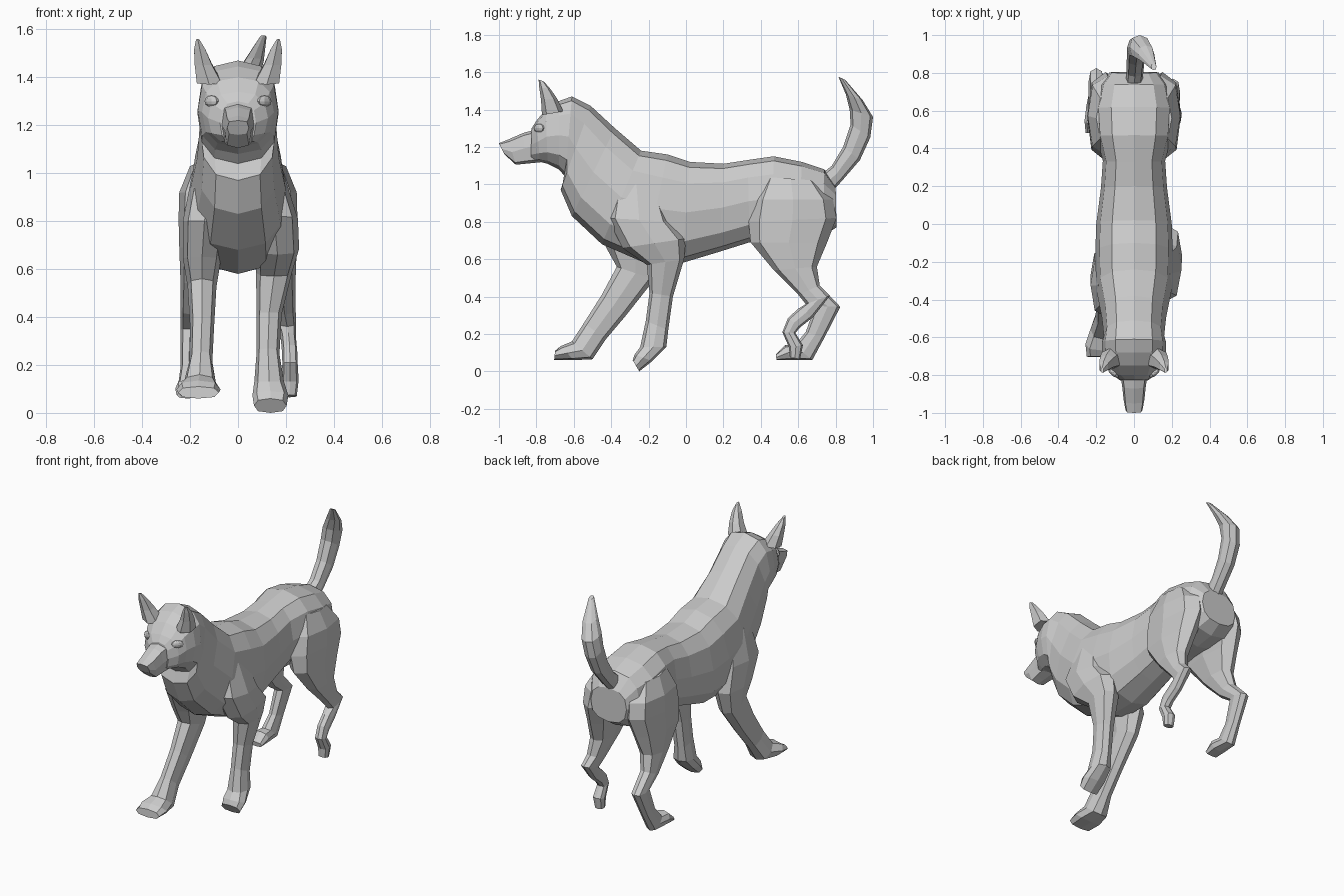
import bpy, bmesh, math
from mathutils import Vector

grey = bpy.data.materials.new("light_grey")
grey.diffuse_color = (0.6, 0.6, 0.6, 1)


def finish(bm, name):
    bmesh.ops.recalc_face_normals(bm, faces=bm.faces)
    me = bpy.data.meshes.new(name)
    bm.to_mesh(me)
    bm.free()
    me.materials.append(grey)
    ob = bpy.data.objects.new(name, me)
    bpy.context.collection.objects.link(ob)
    return ob


def loft(name, rows, n=8, p=0.8, mirror=False):
    """Rows are (centre x, half width, y and z of one edge, y and z of the opposite edge)."""
    bm = bmesh.new()
    rings = []
    for x, w, y1, z1, y2, z2 in rows:
        a, b = Vector((x, y1, z1)), Vector((x, y2, z2))
        mid, half = (a + b) / 2, (a - b) / 2
        ring = []
        for i in range(n):
            t = 2 * math.pi * i / n
            c, s = math.cos(t), math.sin(t)
            c = math.copysign(abs(c) ** p, c) if abs(c) > 1e-6 else 0
            s = math.copysign(abs(s) ** p, s) if abs(s) > 1e-6 else 0
            ring.append(bm.verts.new(mid + half * c + Vector((w * s, 0, 0))))
        rings.append(ring)
    for r, q in zip(rings, rings[1:]):
        for i in range(n):
            j = (i + 1) % n
            bm.faces.new((r[i], r[j], q[j], q[i]))
    bm.faces.new(rings[0])
    bm.faces.new(rings[-1])
    ob = finish(bm, name)
    if mirror:
        ob.modifiers.new("mirror", 'MIRROR')
    return ob


# head, neck and trunk in one skin
loft("body", [
    (0, .075, -.825, 1.30, -.83, 1.12),
    (0, .125, -.80, 1.34, -.78, 1.12),
    (0, .150, -.75, 1.40, -.74, 1.11),
    (0, .168, -.68, 1.445, -.68, 1.08),
    (0, .170, -.61, 1.47, -.645, 1.04),
    (0, .160, -.51, 1.42, -.67, .97),
    (0, .170, -.38, 1.30, -.61, .83),
    (0, .200, -.24, 1.18, -.45, .68),
    (0, .205, -.10, 1.16, -.22, .58),
    (0, .200, .02, 1.12, -.02, .58),
    (0, .175, .20, 1.11, .18, .64),
    (0, .165, .33, 1.13, .34, .69),
    (0, .200, .47, 1.15, .46, .70),
    (0, .210, .62, 1.12, .60, .70),
    (0, .180, .74, 1.08, .73, .72),
    (0, .130, .80, .99, .805, .77)], n=12)

# muzzle
loft("muzzle", [
    (0, .075, -.78, 1.30, -.76, 1.12),
    (0, .062, -.87, 1.275, -.86, 1.11),
    (0, .055, -.95, 1.24, -.91, 1.105),
    (0, .045, -1.0, 1.22, -.97, 1.16)], p=0.55)

# ears
loft("ear", [
    (.120, .058, -.77, 1.37, -.655, 1.39),
    (.145, .040, -.775, 1.45, -.69, 1.46),
    (.160, .026, -.785, 1.52, -.725, 1.51),
    (.168, .008, -.788, 1.56, -.76, 1.55)], n=6, mirror=True)

# eyes
bm = bmesh.new()
bmesh.ops.create_uvsphere(bm, u_segments=8, v_segments=6, radius=1)
for v in bm.verts:
    v.co = Vector((.11 + .03 * v.co.x, -.785 + .022 * v.co.y + .02 * v.co.x, 1.30 + .024 * v.co.z))
finish(bm, "eye").modifiers.new("mirror", 'MIRROR')

# raised, sideways-curling tail
loft("tail", [
    (0, .045, .73, 1.06, .78, .96),
    (.005, .045, .78, 1.10, .835, 1.02),
    (.010, .048, .84, 1.20, .93, 1.13),
    (.015, .052, .88, 1.32, .985, 1.25),
    (.030, .052, .875, 1.40, 1.0, 1.36),
    (.065, .042, .855, 1.48, .945, 1.45),
    (.105, .014, .815, 1.575, .85, 1.56)])

# planted front leg
loft("front_leg_right", [
    (.11, .08, -.38, 1.0, -.15, 1.0),
    (.15, .10, -.42, .82, -.08, .80),
    (.165, .09, -.34, .66, 0, .71),
    (.15, .075, -.21, .57, -.01, .60),
    (.13, .052, -.195, .42, -.07, .40),
    (.125, .048, -.215, .27, -.095, .22),
    (.13, .062, -.245, .13, -.105, .13),
    (.135, .075, -.275, .09, -.18, .055),
    (.135, .068, -.285, .06, -.25, 0)])

# front leg stepping forward
loft("front_leg_left", [
    (-.11, .08, -.45, 1.0, -.20, 1.0),
    (-.14, .09, -.50, .80, -.15, .80),
    (-.15, .08, -.42, .65, -.12, .64),
    (-.15, .06, -.37, .56, -.17, .49),
    (-.15, .05, -.45, .41, -.32, .30),
    (-.155, .048, -.545, .26, -.43, .17),
    (-.16, .07, -.61, .16, -.50, .065),
    (-.165, .092, -.67, .135, -.60, .06),
    (-.165, .085, -.70, .11, -.705, .06)])


def thigh(s):
    """Shared upper hind leg, s is the side."""
    return [(s * .11, .09, .42, 1.04, .70, 1.02),
            (s * .14, .105, .36, .92, .785, .92),
            (s * .15, .098, .335, .80, .805, .82),
            (s * .165, .08, .345, .69, .755, .69),
            (s * .18, .06, .47, .54, .70, .56),
            (s * .195, .045, .60, .41, .715, .46)]


# lifted hind leg with the paw folded back
loft("hind_leg_right", thigh(1) + [
    (.205, .038, .64, .36, .77, .405),
    (.21, .032, .60, .335, .68, .29),
    (.215, .032, .545, .285, .61, .235),
    (.217, .032, .515, .21, .585, .205),
    (.217, .036, .55, .13, .625, .14),
    (.215, .030, .555, .075, .61, .065)])

# hind leg on the ground
loft("hind_leg_left", thigh(-1) + [
    (-.20, .04, .69, .35, .825, .345),
    (-.205, .034, .64, .21, .74, .18),
    (-.21, .042, .58, .14, .675, .06),
    (-.21, .052, .53, .14, .56, .06),
    (-.21, .046, .48, .09, .485, .06)])
